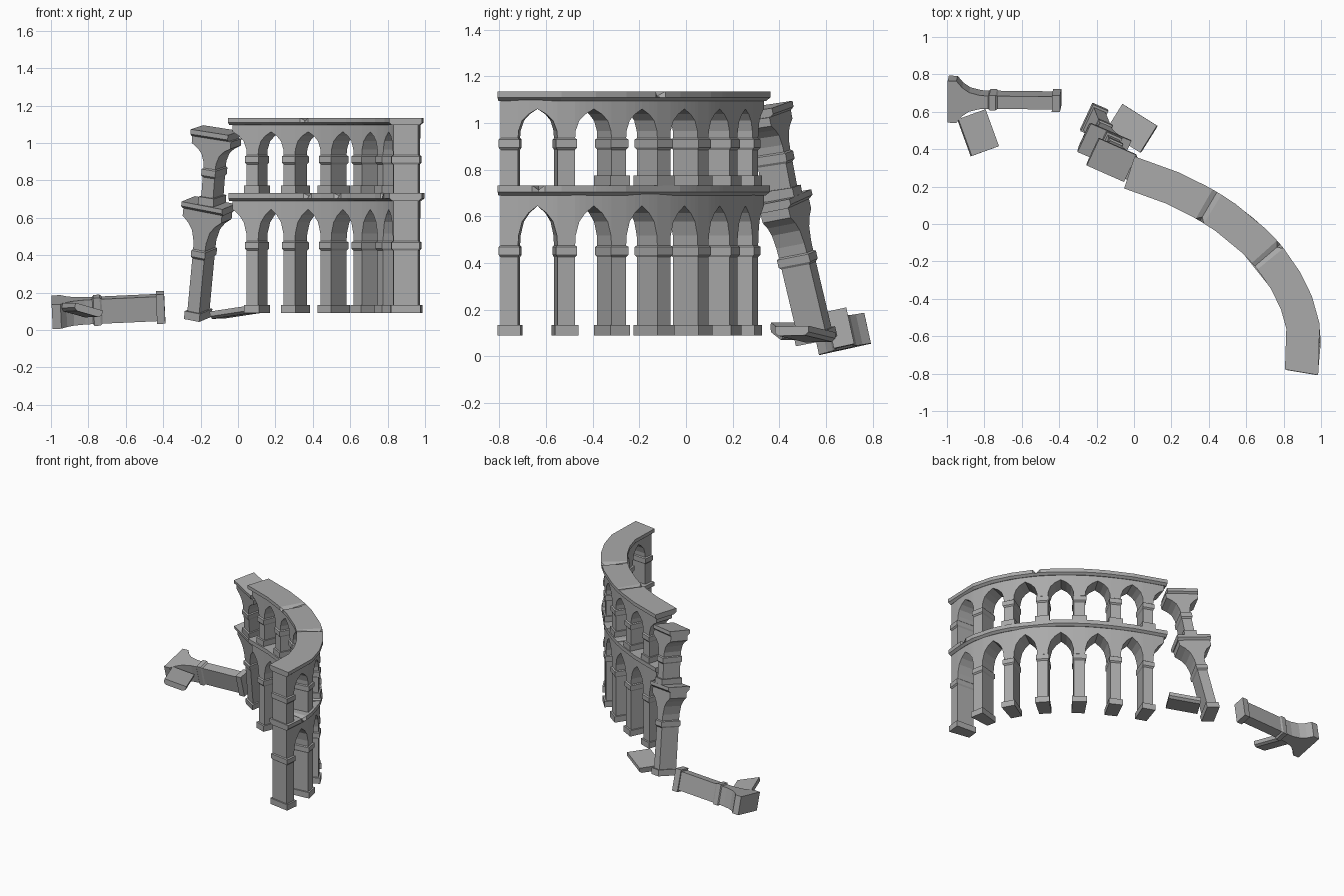
import bpy, bmesh
from mathutils import Vector, Matrix

cube = bpy.data.objects.get("Cube")
if cube:
    bpy.data.objects.remove(cube)

stone = bpy.data.materials.new("grey_stone")
stone.use_nodes = True
GREY = (0.4, 0.4, 0.4, 1)
stone.diffuse_color = GREY
stone.node_tree.nodes["Principled BSDF"].inputs["Base Color"].default_value = GREY

# Pillar centres of the curved arcade, seen from above
PILLARS = [Vector(p) for p in ((0.1, 0.235), (0.305, 0.145), (0.51, 0.02), (0.69, -0.14),
                               (0.82, -0.32), (0.9, -0.525), (0.903, -0.75))]
BAY = 0.228
PATH = [2 * PILLARS[0] - PILLARS[1] + Vector((-0.01, -0.02))] + PILLARS
PATH.append(2 * PILLARS[-1] - PILLARS[-2] + Vector((-0.04, 0)))


def curve_point(s):
    """Smooth curve through the pillar centres; s counts pillars."""
    if s < 0:
        return PILLARS[0].lerp(PATH[0], -s)
    if s >= 6:
        return PILLARS[-1].lerp(PATH[-1], s - 6)
    i = int(s)
    t = s - i
    a, b, c, d = PATH[i:i + 1] + PATH[i + 1:i + 3] + (PATH[i + 3:i + 4] or [PATH[-1]])
    return 0.5 * (2 * b + (c - a) * t + (2 * a - 5 * b + 4 * c - d) * t ** 2
                  + (3 * b - a - 3 * c + d) * t ** 3)


def bend(u, v, z):
    """u runs along the arcade, v points outwards."""
    s = u / BAY
    p = curve_point(s)
    t = (curve_point(s + 0.05) - curve_point(s - 0.05)).normalized()
    return Vector((p.x - t.y * v, p.y + t.x * v, z))


def frame(origin, axis, along):
    """Placement for a loose piece standing on origin, leaning along axis."""
    w = Vector(axis).normalized()
    t = Vector(along)
    t = (t - w * t.dot(w)).normalized()
    m = Matrix((t, w.cross(t), w)).transposed()
    return lambda u, v, z: Vector(origin) + m @ Vector((u, v, z))


def loft(name, rings):
    """Skin a list of matching rings and cap both ends."""
    bm = bmesh.new()
    rows = [[bm.verts.new(p) for p in ring] for ring in rings]
    n = len(rows[0])
    for a, b in zip(rows, rows[1:]):
        for k in range(n):
            bm.faces.new((a[k], a[(k + 1) % n], b[(k + 1) % n], b[k]))
    bm.faces.new(rows[0])
    bm.faces.new(rows[-1])
    bmesh.ops.recalc_face_normals(bm, faces=bm.faces)
    mesh = bpy.data.meshes.new(name)
    bm.to_mesh(mesh)
    bm.free()
    mesh.materials.append(stone)
    ob = bpy.data.objects.new(name, mesh)
    bpy.context.collection.objects.link(ob)
    return ob


def pillar(name, place, u, foot, cap, base=True):
    """Square pillar with foot block and capital, ending at cap."""
    shaft, block, head = (0.035, 0.067), (0.045, 0.08), (0.041, 0.076)
    steps = [(block, foot), (block, foot + 0.044)] if base else []
    steps += [(shaft, foot + 0.044 if base else foot), (shaft, cap - 0.05),
              (head, cap - 0.04), (head, cap - 0.006), (shaft, cap)]
    loft(name, [[place(u + i * hu, j * hv, z) for i, j in
                 ((-1, -1), (1, -1), (1, 1), (-1, 1))] for (hu, hv), z in steps])


# Half of a pointed arch: distance from the pillar, share of the rise
ARCH = [(0.035, 0), (0.037, 0.25), (0.052, 0.6), (0.078, 0.82), (BAY / 2, 1)]


def arch_wall(name, place, centres, spring, apex, top, stop=None):
    """Wall whose underside is cut into pointed arches."""
    line = []
    for c in centres:
        line += [(c - d, h) for d, h in reversed(ARCH)] + [(c + d, h) for d, h in ARCH]
    if stop:
        line = [q for q in line if q[0] <= stop]
    rings, last = [], None
    for u, h in line:
        if last is not None and abs(u - last) < 1e-5:
            continue
        last = u
        z = spring + (apex - spring) * h
        rings.append([place(u, v, q) for v, q in
                      ((-0.067, z), (0.067, z), (0.067, top), (-0.067, top))])
    loft(name, rings)


def cornice(name, place, stations, z0, z1, chips=(), half=0.09):
    """Projecting band with a sloped underside; chips are broken top edges."""
    us = [(u, 0) for u in stations]
    for u, side in chips:
        us += [(u - 0.025, 0), (u, side), (u + 0.025, 0)]
    rings = []
    for u, side in sorted(us):
        a = half - (0.025 if side < 0 else 0)
        b = half - (0.025 if side > 0 else 0)
        za, zb = z1 - (0.02 if side < 0 else 0), z1 - (0.02 if side > 0 else 0)
        rings.append([place(u, v, z) for v, z in
                      ((-half + 0.018, z0), (-half, z0 + 0.014), (-a, za),
                       (b, zb), (half, z0 + 0.014), (half - 0.018, z0))])
    return loft(name, rings)


# Standing arcade, two storeys
LOWER = dict(spring=0.475, apex=0.645, top=0.695)
UPPER = dict(spring=0.935, apex=1.06, top=1.098)
centres = [i * BAY for i in range(7)]
for i, u in enumerate(centres):
    pillar(f"lower_pillar_{i + 1}", bend, u, 0.09, 0.475)
    pillar(f"upper_pillar_{i + 1}", bend, u, 0.73, 0.935, base=i < 5)
end = centres[-1] + 0.0351
arch_wall("lower_arches", bend, centres, stop=end, **LOWER)
arch_wall("upper_arches", bend, centres, stop=end, **UPPER)
stations = [s * BAY for s in (-0.58, 0.5, 1.2, 1.9, 2.7, 3.9, 4.5, 5.1, 6.19)]
cornice("lower_cornice", bend, stations, 0.69, 0.733, [(0.35, -1), (0.55, -1), (0.98, -1), (1.25, 1)], 0.088)
cornice("upper_cornice", bend, stations, 1.095, 1.135, [(0.33, -1), (0.72, 1)])

# Broken section leaning against the end of the arcade
slant = (0.9, -0.42, 0)
lean_low = frame((-0.215, 0.56, 0.065), (0.055, -0.14, 0.59), slant)
pillar("leaning_lower_pillar", lean_low, 0, 0, 0.385)
arch_wall("leaning_lower_arch", lean_low, [0], 0.385, 0.555, 0.6)
cornice("leaning_lower_cornice", lean_low, (-0.12, 0.12), 0.597, 0.635, half=0.085)

lean_up = frame((-0.14, 0.41, 0.675), (0.03, -0.075, 0.4), slant)
pillar("leaning_upper_pillar", lean_up, 0, 0, 0.2)
arch_wall("leaning_upper_arch", lean_up, [0], 0.2, 0.325, 0.363)
cornice("leaning_upper_cornice", lean_up, (-0.12, 0.1), 0.36, 0.4, half=0.08)

# Fallen pillar lying on the ground
fallen = frame((-0.392, 0.66, 0.122), (-1, 0.012, -0.045), (0, 1, 0.22))
pillar("fallen_pillar", fallen, 0, 0, 0.385)
arch_wall("fallen_arch", fallen, [0], 0.385, 0.555, 0.602)

# Loose cornice slabs on the ground
slab_a = frame((-0.84, 0.485, 0.085), (0.25, 0.1, 1), (0.34, -0.94, 0))
cornice("fallen_slab_left", slab_a, (-0.105, 0.105), 0, 0.04, half=0.08)
slab_b = frame((-0.01, 0.51, 0.075), (-0.12, 0.05, 1), (0.85, -0.53, 0))
cornice("fallen_slab_right", slab_b, (-0.11, 0.11), 0, 0.04, half=0.085)
